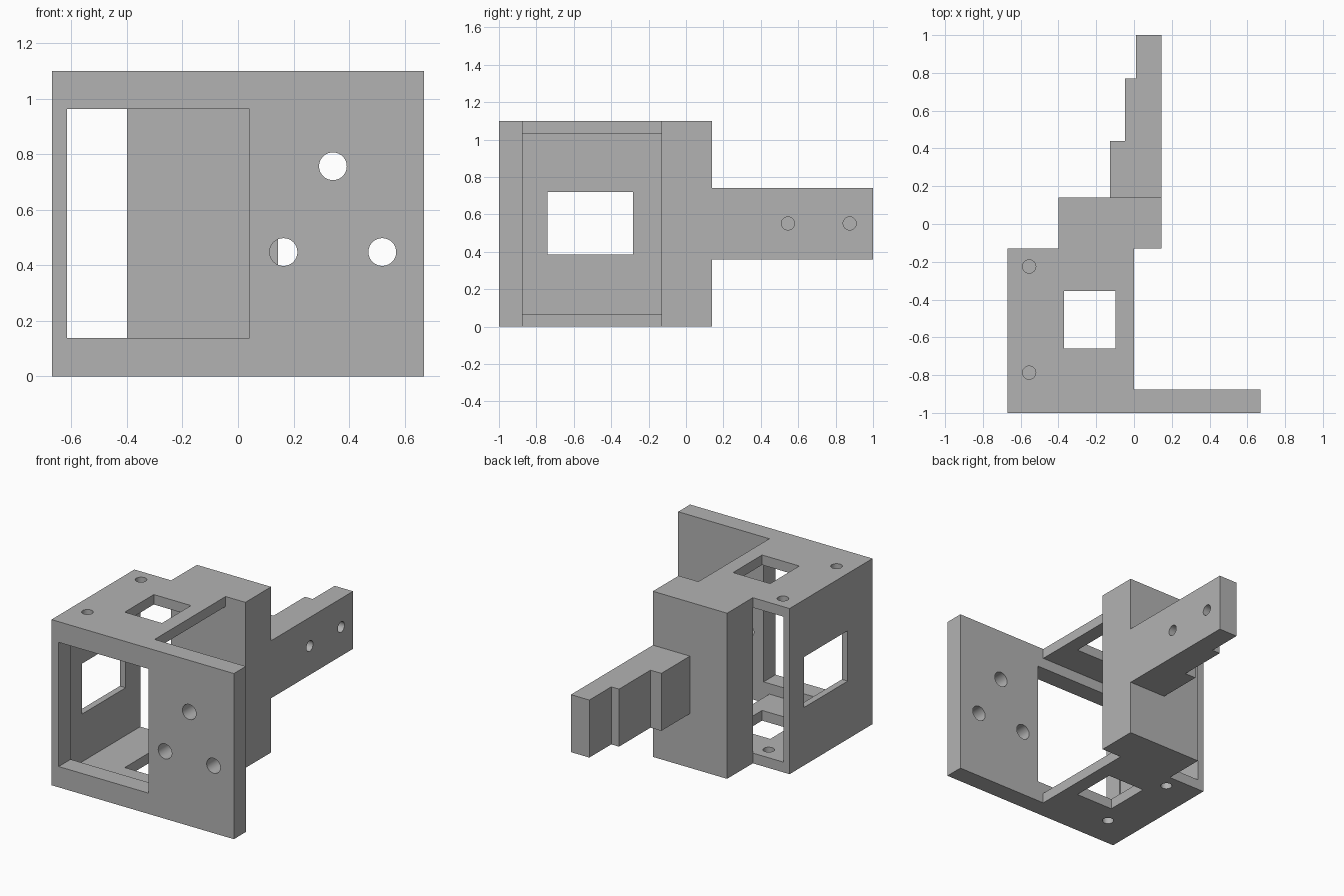
import bpy, bmesh, math
from mathutils import Matrix, Vector

if "Cube" in bpy.data.objects:
    bpy.data.objects.remove(bpy.data.objects["Cube"], do_unlink=True)

grey = bpy.data.materials.new("plain grey")
grey.use_nodes = True
colour = (0.45, 0.45, 0.45, 1)
grey.diffuse_color = colour
grey.node_tree.nodes["Principled BSDF"].inputs["Base Color"].default_value = colour


def make_object(name, bm):
    bmesh.ops.recalc_face_normals(bm, faces=bm.faces[:])
    mesh = bpy.data.meshes.new(name)
    bm.to_mesh(mesh)
    bm.free()
    mesh.materials.append(grey)
    obj = bpy.data.objects.new(name, mesh)
    bpy.context.collection.objects.link(obj)
    return obj


def prism(name, outline, z0, z1):
    """Extrude a plan outline upwards."""
    bm = bmesh.new()
    face = bm.faces.new([bm.verts.new((x, y, z0)) for x, y in outline])
    up = bmesh.ops.extrude_face_region(bm, geom=[face])["geom"]
    verts = [v for v in up if isinstance(v, bmesh.types.BMVert)]
    bmesh.ops.translate(bm, verts=verts, vec=(0, 0, z1 - z0))
    return make_object(name, bm)


def box(name, x0, x1, y0, y1, z0, z1):
    return prism(name, [(x0, y0), (x1, y0), (x1, y1), (x0, y1)], z0, z1)


def rod(name, start, end, radius):
    """Cylinder between two points."""
    a, b = Vector(start), Vector(end)
    turn = (b - a).to_track_quat("Z", "Y").to_matrix().to_4x4()
    bm = bmesh.new()
    bmesh.ops.create_cone(bm, cap_ends=True, segments=40, radius1=radius,
                          radius2=radius, depth=(b - a).length,
                          matrix=Matrix.Translation((a + b) / 2) @ turn)
    return make_object(name, bm)


def cut(target, cutters):
    """Subtract each cutter, then discard it."""
    bpy.ops.object.select_all(action="DESELECT")
    target.select_set(True)
    bpy.context.view_layer.objects.active = target
    for cutter in cutters:
        cutter.hide_render = True
        mod = target.modifiers.new("cut", "BOOLEAN")
        mod.operation, mod.solver, mod.object = "DIFFERENCE", "EXACT", cutter
        bpy.ops.object.modifier_apply(modifier=mod.name)
        bpy.data.objects.remove(cutter, do_unlink=True)
    bpy.ops.object.shade_smooth_by_angle(angle=math.radians(30))


# Housing: wide front plate, box and rear block share one plan outline
H = 1.1
front, inner, back = -1.0, -0.875, -0.13
housing = prism("housing", [
    (-0.67, front), (0.67, front), (0.67, inner), (0, inner), (0, back),
    (0.145, back), (0.145, 0.14), (-0.4, 0.14), (-0.4, back), (-0.67, back)], 0, H)

# Cavity open to the left side and to the gap beside the rear block
cavity = prism("cavity", [
    (-0.627, inner), (0.05, inner), (0.05, back), (-0.4, back),
    (-0.45, -0.08), (-0.627, -0.08)], 0.068, 1.034)
cutters = [
    cavity,
    box("front_window", -0.617, 0.042, -1.1, -0.8, 0.138, 0.963),
    box("side_window", -0.8, -0.55, -0.74, -0.283, 0.385, 0.72),
    box("plate_windows", -0.37, -0.097, -0.66, -0.355, -0.1, 1.2),
]

# Mounting holes in the front plate
for x, z in [(0.342, 0.757), (0.164, 0.448), (0.52, 0.448)]:
    cutters.append(rod("front_hole", (x, -1.1, z), (x, -0.8, z), 0.05))

# Screw holes, offset between the top and bottom plates
for y in (-0.225, -0.787):
    cutters.append(rod("top_hole", (-0.555, y, 0.95), (-0.555, y, 1.2), 0.035))
    cutters.append(rod("bottom_hole", (-0.45, y, -0.1), (-0.45, y, 0.15), 0.035))
cut(housing, cutters)

# Stepped rear arm with two blind holes on its left face
arm = prism("rear_arm", [
    (0.145, 0.14), (0.145, 1.0), (0.01, 1.0), (0.01, 0.77), (-0.047, 0.77),
    (-0.047, 0.44), (-0.127, 0.44), (-0.127, 0.14)], 0.36, 0.742)
cut(arm, [rod("arm_hole", (0.04, y, 0.552), (0.25, y, 0.552), 0.035)
          for y in (0.545, 0.875)])
